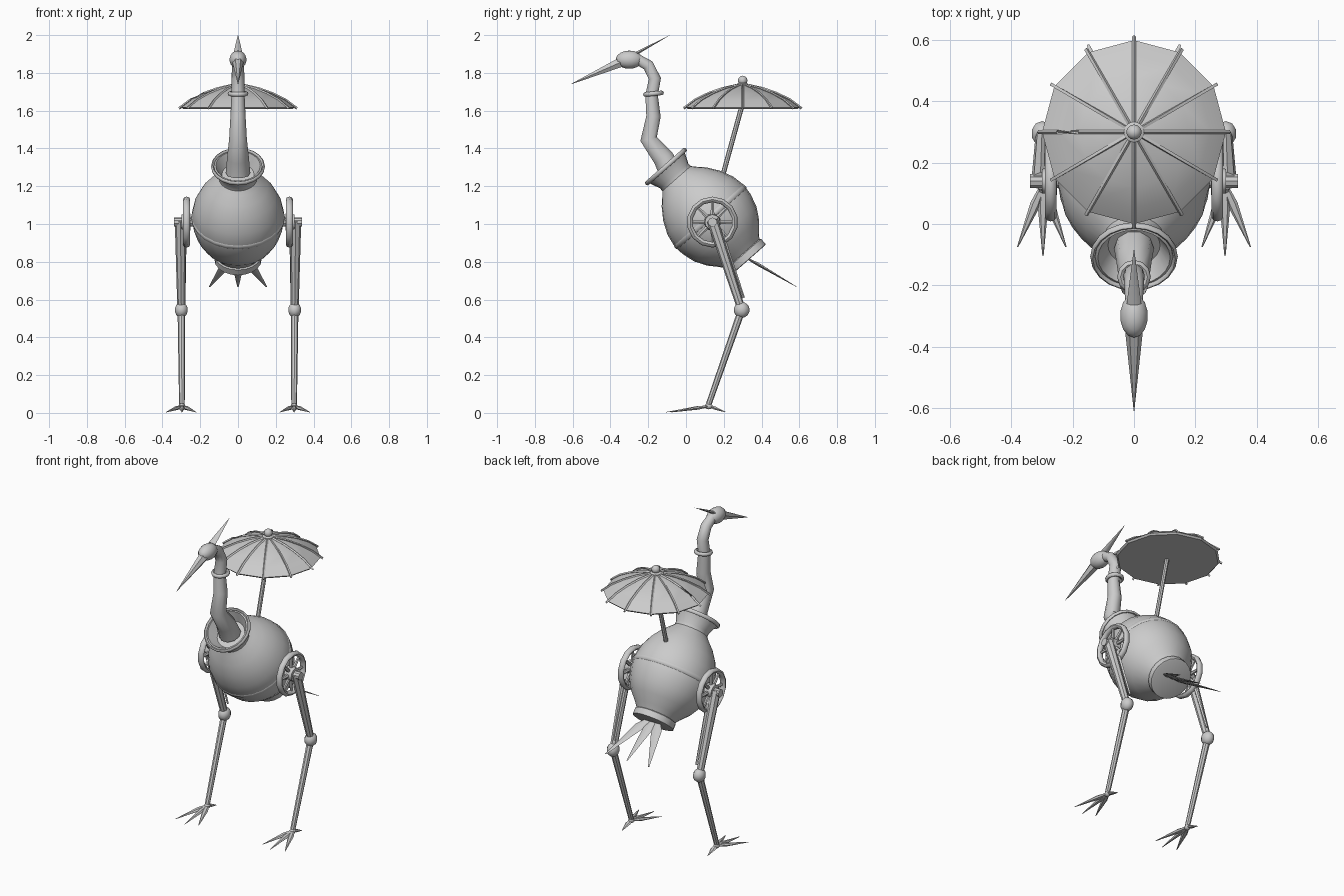
import bpy, bmesh, math
from mathutils import Vector

cube = bpy.data.objects.get("Cube")
if cube:
    bpy.data.objects.remove(cube, do_unlink=True)

grey = bpy.data.materials.new("plain_grey")
grey.use_nodes = True
grey.diffuse_color = (0.6, 0.6, 0.6, 1)
grey.node_tree.nodes["Principled BSDF"].inputs["Base Color"].default_value = (0.6, 0.6, 0.6, 1)


def finish(name, bm, angle):
    bmesh.ops.recalc_face_normals(bm, faces=bm.faces)
    mesh = bpy.data.meshes.new(name)
    bm.to_mesh(mesh)
    bm.free()
    mesh.materials.append(grey)
    mesh.shade_smooth()
    mesh.set_sharp_from_angle(angle=math.radians(angle))
    obj = bpy.data.objects.new(name, mesh)
    bpy.context.collection.objects.link(obj)
    return obj


def loft(name, points, radii, sides=12, axis=None, flat=1.0, closed=False, angle=35):
    """Skin rings of the given radii set along points; closed joins last to first."""
    bm = bmesh.new()
    points = [Vector(p) for p in points]
    n = len(points)
    rings = []
    for i, (p, r) in enumerate(zip(points, radii)):
        t = Vector(axis) if axis else points[min(i + 1, n - 1)] - points[max(i - 1, 0)]
        t.normalize()
        ref = Vector((0, 0, 1)) if abs(t.x) > 0.9 else Vector((1, 0, 0))
        u = (ref - t * ref.dot(t)).normalized()
        v = t.cross(u)
        ring = []
        for k in range(sides):
            a = math.tau * k / sides
            ring.append(bm.verts.new(p + (u * math.cos(a) + v * math.sin(a) * flat) * r))
        rings.append(ring)
    pairs = list(zip(rings, rings[1:]))
    if closed:
        pairs.append((rings[-1], rings[0]))
    else:
        bm.faces.new(rings[0])
        bm.faces.new(rings[-1])
    for a, b in pairs:
        for k in range(sides):
            j = (k + 1) % sides
            bm.faces.new((a[k], a[j], b[j], b[k]))
    return finish(name, bm, angle)


def lathe(name, origin, axis, profile, sides, **kw):
    """Turn (distance, radius) pairs around an axis."""
    o, d = Vector(origin), Vector(axis).normalized()
    return loft(name, [o + d * t for t, r in profile], [r for t, r in profile], sides, axis=d, **kw)


def hoop(name, origin, axis, radius, thick, half_width, sides):
    prof = []
    for k in range(8):
        a = math.tau * k / 8
        prof.append((half_width * math.sin(a), radius + thick * math.cos(a)))
    return lathe(name, origin, axis, prof, sides, closed=True, angle=50)


def ball(name, centre, size, segments=14, rings=9):
    bm = bmesh.new()
    bmesh.ops.create_uvsphere(bm, u_segments=segments, v_segments=rings, radius=1)
    for v in bm.verts:
        v.co = Vector([c * s for c, s in zip(v.co, size)]) + Vector(centre)
    return finish(name, bm, 60)


# Tilted vase body
base = Vector((0, 0.32, 0.82))
up = Vector((0, -0.66, 0.75)).normalized()
lathe("vase_body", base, up, [(0.02, 0.11), (0.06, 0.14), (0.11, 0.185), (0.17, 0.22), (0.24, 0.24),
      (0.30, 0.245), (0.37, 0.232), (0.44, 0.2), (0.5, 0.158), (0.54, 0.118), (0.56, 0.1),
      (0.58, 0.1), (0.645, 0.128), (0.65, 0.118), (0.59, 0.085)], 24, angle=40)
lathe("vase_foot", base, up, [(-0.015, 0.115), (-0.012, 0.125), (0.025, 0.125), (0.035, 0.11)], 20)
hoop("vase_rim", base + up * 0.645, up, 0.135, 0.008, 0.012, 20)
hoop("body_band", base + up * 0.29, up, 0.243, 0.005, 0.014, 24)

# Neck, collar and head
loft("neck", [(0, -0.08, 1.27), (0, -0.12, 1.35), (0, -0.198, 1.45), (0, -0.172, 1.57),
     (0, -0.182, 1.68), (0, -0.165, 1.77), (0, -0.2, 1.84), (0, -0.27, 1.88)],
     [0.065, 0.058, 0.047, 0.04, 0.035, 0.034, 0.032, 0.028], 10, angle=40)
hoop("neck_collar", (0, -0.172, 1.69), (0, -0.1, 1), 0.044, 0.011, 0.012, 12)
ball("head", (0, -0.3, 1.87), (0.046, 0.072, 0.048))
loft("beak", [(0, -0.33, 1.863), (0, -0.61, 1.74)], [0.031, 0.001], 6)
loft("crest", [(0, -0.26, 1.905), (0, -0.085, 2.0)], [0.024, 0.001], 6, flat=0.4)

# Tail feathers
for name, s in (("right", -1), ("middle", 0), ("left", 1)):
    loft(name + "_tail_feather", [(0.03 * s, 0.32, 0.82), (0.06 * s, 0.38, 0.787), (0.15 * s, 0.585, 0.668)],
         [0.015, 0.032, 0.004], 6, flat=0.3)

# Parasol
top = (0, 0.3, 0)
loft("parasol_pole", [(0, 0.19, 1.24), (0, 0.3, 1.64)], [0.013, 0.013], 8)
lathe("parasol_canopy", top, (0, 0, 1), [(1.608, 0.29), (1.618, 0.3), (1.655, 0.25), (1.69, 0.18),
      (1.715, 0.11), (1.735, 0.03)], 12, angle=12)
lathe("parasol_cap", top, (0, 0, 1), [(1.725, 0.034), (1.74, 0.034), (1.75, 0.015)], 12)
ball("parasol_finial", (0, 0.3, 1.76), (0.025, 0.025, 0.025))
for k in range(12):
    a = math.tau * k / 12
    path = [(r * math.cos(a), 0.3 + r * math.sin(a), z) for r, z in
            ((0.03, 1.735), (0.11, 1.717), (0.18, 1.692), (0.25, 1.658), (0.312, 1.612))]
    loft("parasol_rib_%d" % (k + 1), path, [0.007] * 5, 4)

# Wheels, legs and feet
for side, s in (("right", -1), ("left", 1)):
    def at(x, y, z):
        return Vector((s * x, y, z))

    wheel = at(0.272, 0.14, 1.01)
    hoop(side + "_wheel_rim", wheel, (1, 0, 0), 0.12, 0.015, 0.019, 14)
    loft(side + "_wheel_hub", [at(0.252, 0.14, 1.01), at(0.3, 0.14, 1.01)], [0.045, 0.04], 12)
    loft(side + "_axle", [at(0.2, 0.14, 1.01), at(0.34, 0.14, 1.01)], [0.024, 0.024], 10)
    for k in range(8):
        a = math.tau * k / 8
        d = Vector((0, math.cos(a), math.sin(a)))
        loft("%s_spoke_%d" % (side, k + 1), [wheel + d * 0.03, wheel + d * 0.112], [0.012, 0.008], 6)

    hip, knee, ankle = at(0.305, 0.14, 1.02), at(0.3, 0.295, 0.545), at(0.297, 0.12, 0.045)
    loft(side + "_thigh", [hip, knee], [0.03, 0.021], 8)
    loft(side + "_thigh_rod", [at(0.282, 0.19, 0.95), at(0.285, 0.305, 0.61)], [0.01, 0.007], 4)
    ball(side + "_knee", knee, (0.036, 0.042, 0.042), 10, 7)
    loft(side + "_shin", [knee, ankle], [0.02, 0.015], 8)
    ball(side + "_ankle", at(0.297, 0.12, 0.035), (0.018, 0.022, 0.016), 8, 6)
    toes = {"outer": (0.38, -0.075), "middle": (0.297, -0.105), "inner": (0.222, -0.075), "hind": (0.297, 0.21)}
    for toe, (x, y) in toes.items():
        tip = at(x, y, 0.004)
        start = at(0.297, 0.125, 0.036)
        loft("%s_%s_toe" % (side, toe), [start, start.lerp(tip, 0.3), tip], [0.009, 0.017, 0.002], 6, flat=0.6)
